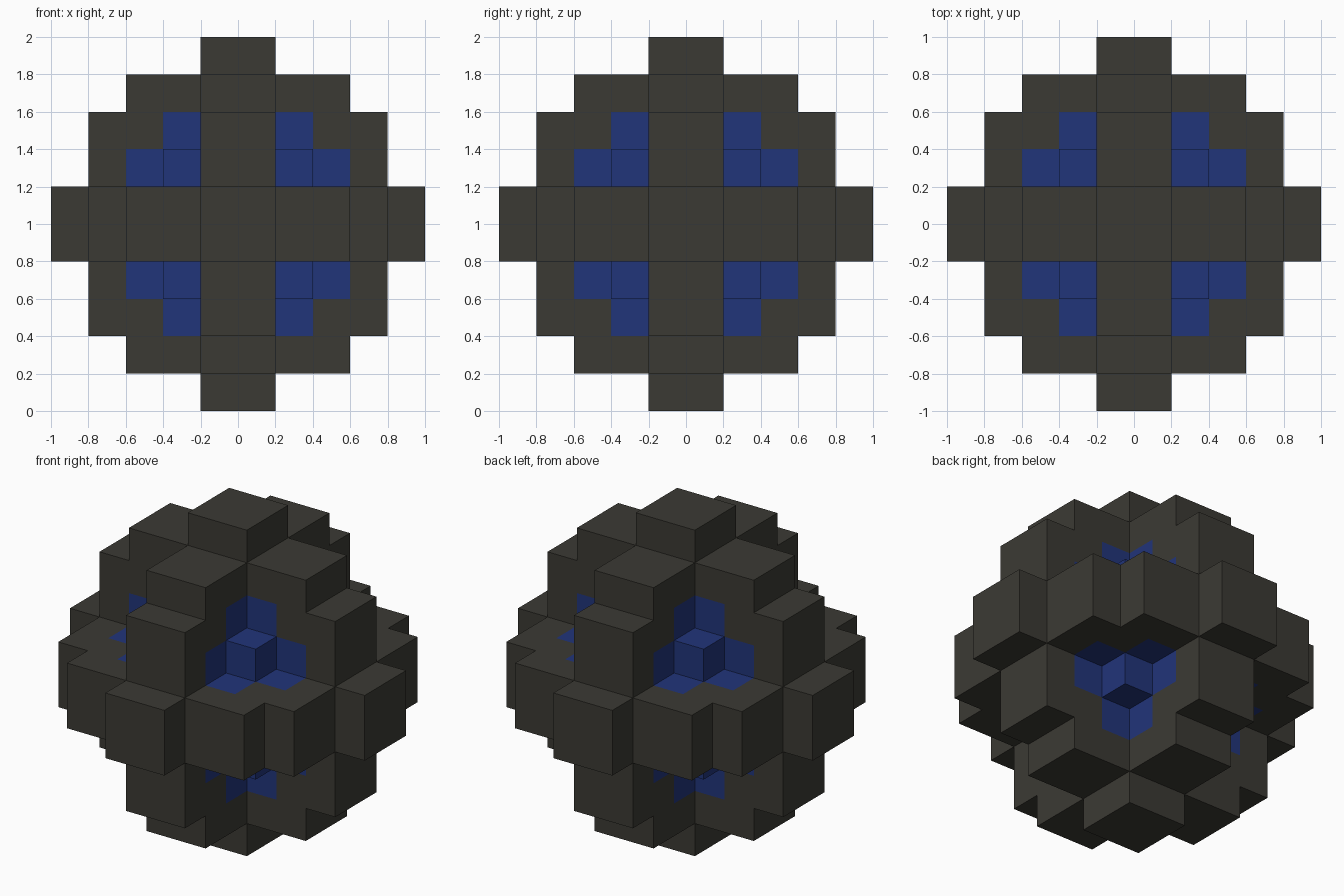
import bpy
import bmesh
from itertools import product
from mathutils import Vector

if "Cube" in bpy.data.objects:
    bpy.data.objects.remove(bpy.data.objects["Cube"], do_unlink=True)

U = 0.2                       # block size
CENTRE = Vector((0, 0, 1))
REACH = [5, 4, 4, 3, 1]       # stepped disc outline: blocks reached at each step out


def material(name, colour):
    m = bpy.data.materials.new(name)
    m.use_nodes = True
    m.diffuse_color = colour
    m.node_tree.nodes["Principled BSDF"].inputs["Base Color"].default_value = colour
    return m


dark = material("dark_grey", (0.044, 0.042, 0.034, 1))
blue = material("deep_blue", (0.0155, 0.035, 0.195, 1))


def ring(i):
    """Steps from the middle for a cell index from -5 to 4."""
    return i if i >= 0 else -i - 1


def filled(cell):
    """Three crossed stepped discs, each two blocks thick."""
    r = sorted(ring(i) for i in cell)
    return r[0] == 0 and r[2] < 5 and r[2] < REACH[r[1]]


def finish(bm, name, mats):
    bmesh.ops.recalc_face_normals(bm, faces=bm.faces)
    mesh = bpy.data.meshes.new(name)
    bm.to_mesh(mesh)
    bm.free()
    for m in mats:
        mesh.materials.append(m)
    obj = bpy.data.objects.new(name, mesh)
    bpy.context.collection.objects.link(obj)
    return obj


# Body: outer skin of the crossed discs, with blue L-shaped patches in the corners
bm = bmesh.new()
for cell in product(range(-5, 5), repeat=3):
    if not filled(cell):
        continue
    for axis, side in product(range(3), (0, 1)):
        neighbour = list(cell)
        neighbour[axis] += 2 * side - 1
        if filled(neighbour):
            continue
        a, b = (axis + 1) % 3, (axis + 2) % 3
        verts = []
        for da, db in ((0, 0), (1, 0), (1, 1), (0, 1)):
            p = Vector(cell)
            p[axis] += side
            p[a] += da
            p[b] += db
            verts.append(bm.verts.new(p * U + CENTRE))
        face = bm.faces.new(verts if side else verts[::-1])
        ra, rb = ring(cell[a]), ring(cell[b])
        patch = ring(cell[axis]) == 0 and min(ra, rb) >= 1 and ra + rb <= 3
        face.material_index = int(patch)
bmesh.ops.remove_doubles(bm, verts=bm.verts, dist=0.001)
bmesh.ops.dissolve_limit(bm, angle_limit=0.01, verts=bm.verts, edges=bm.edges,
                         delimit={'MATERIAL'})
finish(bm, "stepped_body", [dark, blue])

# Small blue cube in each of the eight corners
for sx, sy, sz in product((-1, 1), repeat=3):
    bm = bmesh.new()
    bmesh.ops.create_cube(bm, size=U)
    name = "corner_cube_%s_%s_%s" % ("left" if sx > 0 else "right",
                                     "back" if sy > 0 else "front",
                                     "top" if sz > 0 else "bottom")
    cube = finish(bm, name, [blue])
    cube.location = CENTRE + Vector((sx, sy, sz)) * U * 1.5
